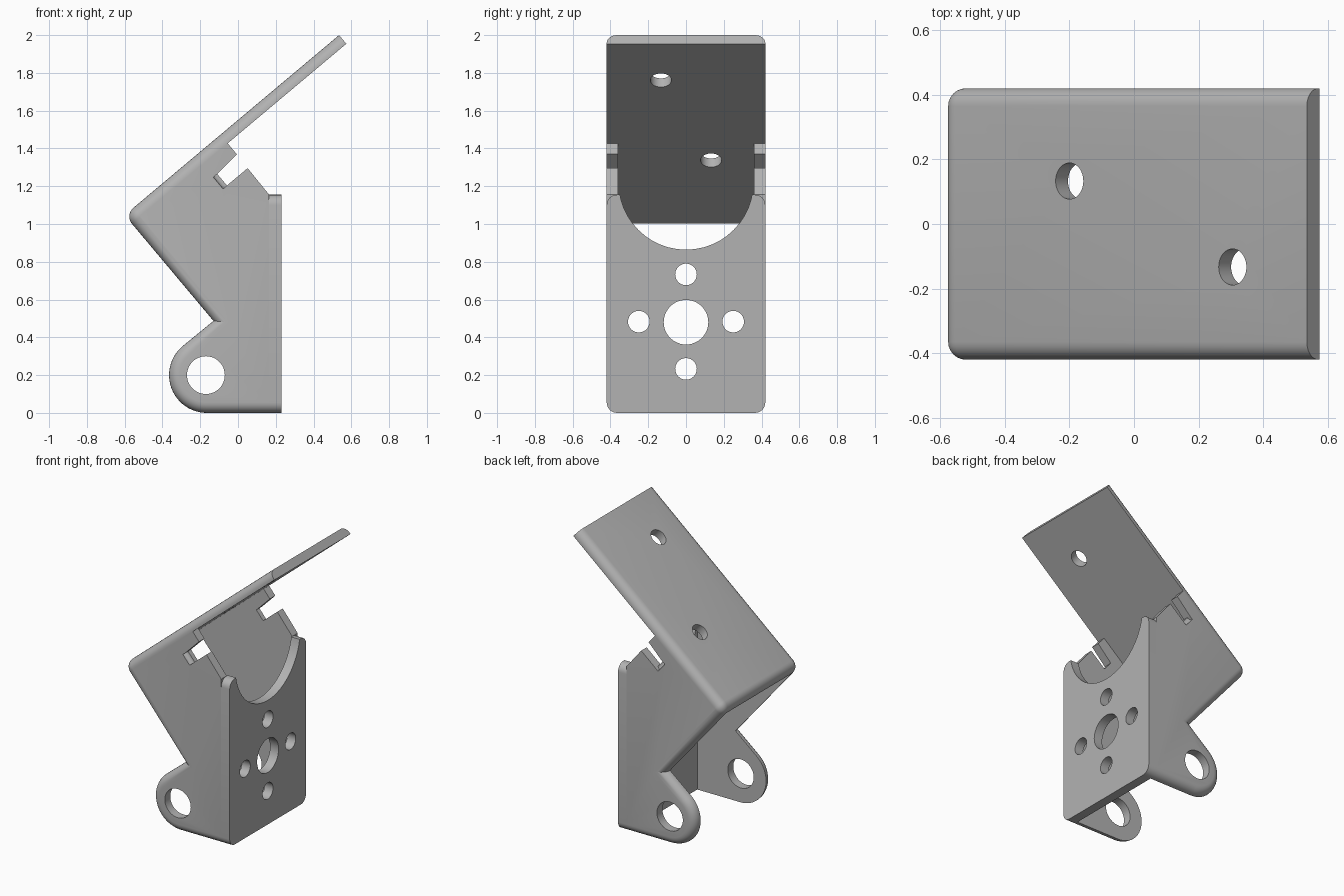
import bpy, bmesh
from math import radians, sin, cos, pi
from mathutils import Vector

cube = bpy.data.objects.get("Cube")
if cube:
    bpy.data.objects.remove(cube, do_unlink=True)

HALF, WALL, FILLET = 0.42, 0.06, 0.055
TILT = radians(40)
ALONG = Vector((cos(TILT), sin(TILT)))      # up the sloping plate
DOWN = Vector((sin(TILT), -cos(TILT)))      # out of its underside

grey = bpy.data.materials.new("plain_grey")
grey.use_nodes = True
grey.diffuse_color = (0.45, 0.45, 0.45, 1)
grey.node_tree.nodes["Principled BSDF"].inputs["Base Color"].default_value = grey.diffuse_color


def arc(centre, r, start, end, n):
    c = Vector(centre)
    return [c + r * Vector((cos(a), sin(a)))
            for a in (radians(start + (end - start) * i / n) for i in range(n + 1))]


def prism(name, points, low, high, place, rounded=0):
    """Extrude a profile; fillet the rims of its first `rounded` segments."""
    bm = bmesh.new()
    caps = [[bm.verts.new(place(p, d)) for p in points] for d in (low, high)]
    a, b = caps
    bm.faces.new(a)
    bm.faces.new(b[::-1])
    for i in range(len(points)):
        j = (i + 1) % len(points)
        bm.faces.new((a[i], b[i], b[j], a[j]))
    bmesh.ops.recalc_face_normals(bm, faces=bm.faces[:])
    if rounded:
        rims = [bm.edges.get((c[i], c[i + 1])) for c in caps for i in range(rounded)]
        bmesh.ops.bevel(bm, geom=rims, offset=FILLET, segments=6, profile=0.5,
                        affect='EDGES', clamp_overlap=False)
    mesh = bpy.data.meshes.new(name)
    bm.to_mesh(mesh)
    bm.free()
    obj = bpy.data.objects.new(name, mesh)
    bpy.context.collection.objects.link(obj)
    mesh.materials.append(grey)
    return obj


def cylinder(location, r, depth, rotation):
    bpy.ops.mesh.primitive_cylinder_add(vertices=48, radius=r, depth=depth,
                                        location=location, rotation=rotation)
    return bpy.context.object


def cut(obj, cutter):
    cutter.hide_render = True
    mod = obj.modifiers.new("cut", 'BOOLEAN')
    mod.operation, mod.solver, mod.object = 'DIFFERENCE', 'EXACT', cutter
    bpy.context.view_layer.objects.active = obj
    bpy.ops.object.modifier_apply(modifier=mod.name)
    bpy.data.objects.remove(cutter, do_unlink=True)


def finish(obj):
    bpy.ops.object.select_all(action='DESELECT')
    obj.select_set(True)
    bpy.context.view_layer.objects.active = obj
    bpy.ops.object.shade_smooth_by_angle(angle=radians(30))


def along_y(p, d):
    return (p[0], d, p[1])


def along_x(p, d):
    return (d, p[0], p[1])


# Body: side cheeks and sloping plate, filleted from the base round to the tip
tip = Vector((0.535, 2.0))
heel = Vector((-0.60, 1.047))
heel_centre = heel + 0.06 * (ALONG + DOWN)
chain = [Vector((0.165, 0))]
chain += arc((-0.165, 0.2), 0.2, 270, 130, 24)
chain += [Vector((-0.13, 0.487))]
chain += arc(heel_centre, 0.06, 220, 130, 8)
chain += [tip]
root = tip + WALL * DOWN - 0.82 * ALONG
slot = Vector((-0.11, 1.265))
slot_low = slot + 0.08 * DOWN
flange = [tip + WALL * DOWN, root, root + 0.075 * DOWN, slot, slot_low,
          slot_low + 0.143 * ALONG, Vector((0.165, 1.155))]
body = prism("bracket_body", chain + flange, -HALF, HALF, along_y, len(chain) - 1)

# Hollow between the cheeks, open at front and back
under = tip + WALL * DOWN
hollow = [under - 2.2 * ALONG, under + 0.5 * ALONG, Vector((1.0, -0.3)), Vector((-1.2, -0.3))]
cut(body, prism("hollow", hollow, WALL - HALF, HALF - WALL, along_y))

# Pivot holes, sloping plate holes and slot end reliefs
cut(body, cylinder((-0.17, 0, 0.2), 0.1, 2, (pi / 2, 0, 0)))
for x, y in ((-0.2, 0.133), (0.305, -0.133)):
    z = tip.y + (x - tip.x) * ALONG.y / ALONG.x
    cut(body, cylinder((x, y, z), 0.056, 0.3, (0, -TILT, 0)))
middle = (slot + slot_low) / 2
for side in (-1, 1):
    cut(body, cylinder((middle.x, side * HALF, middle.y), 0.027, 0.08, (0, -TILT, 0)))
finish(body)

# Upright front plate with rounded corners
corner_y, top = HALF - FILLET, 1.155
outline = (arc((corner_y, FILLET), FILLET, -90, 0, 6)
           + arc((corner_y, top - FILLET), FILLET, 0, 90, 6)
           + arc((-corner_y, top - FILLET), FILLET, 90, 180, 6)
           + arc((-corner_y, FILLET), FILLET, 180, 270, 6))
front = prism("front_plate", outline, 0.165, 0.23, along_x)

# Large scoop, centre hole and ring of four screw holes
sideways = (0, pi / 2, 0)
cut(front, cylinder((0.2, 0, 1.22), 0.356, 0.4, sideways))
cut(front, cylinder((0.2, 0, 0.48), 0.118, 0.4, sideways))
for k in range(4):
    a = k * pi / 2
    cut(front, cylinder((0.2, 0.25 * cos(a), 0.483 + 0.25 * sin(a)), 0.057, 0.4, sideways))
finish(front)
